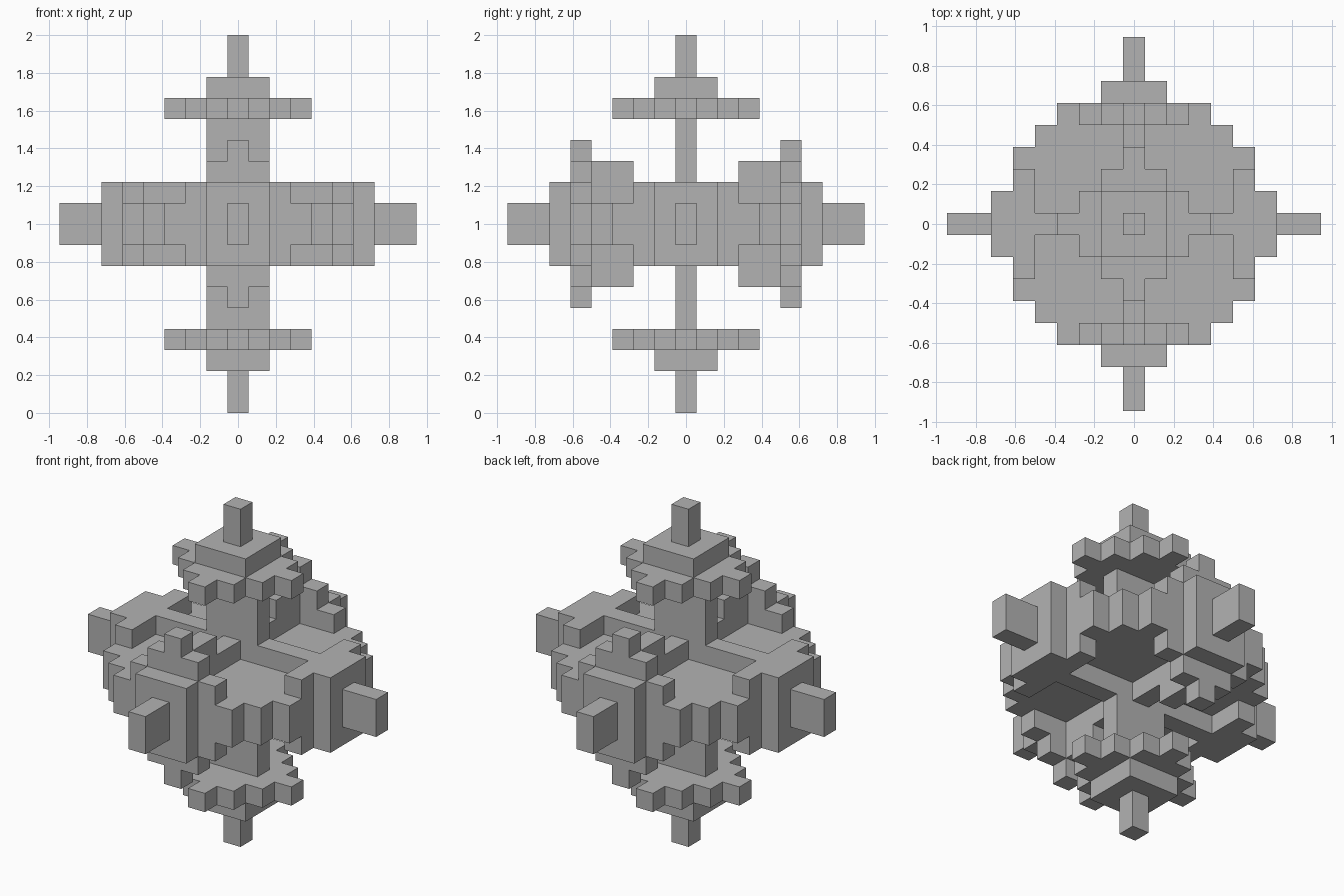
import bpy
import bmesh
from mathutils import Vector

cube = bpy.data.objects.get("Cube")
if cube:
    bpy.data.objects.remove(cube, do_unlink=True)

U = 1 / 9  # size of one block
CENTRE = Vector((0, 0, 1))

grey = bpy.data.materials.new("plain_grey")
grey.use_nodes = True
colour = (0.45, 0.45, 0.45, 1)
grey.diffuse_color = colour
grey.node_tree.nodes["Principled BSDF"].inputs["Base Color"].default_value = colour


def outline(steps):
    """Closed stepped outline, symmetric in both directions, from quadrant corners."""
    quarter = []
    for k, (u, v) in enumerate(steps):
        quarter.append((u, v))
        if k + 1 < len(steps):
            quarter.append((steps[k + 1][0], v))
    back = quarter[::-1]
    return (quarter + [(-u, v) for u, v in back]
            + [(-u, -v) for u, v in quarter] + [(u, -v) for u, v in back])


def prism(name, axis, steps, lo, hi):
    """Extrude a stepped outline along an axis, from lo to hi blocks."""
    def place(u, v, w):
        xyz = {"x": (w, u, v), "y": (u, w, v), "z": (u, v, w)}[axis]
        return Vector(xyz) * U + CENTRE

    bm = bmesh.new()
    face = bm.faces.new([bm.verts.new(place(u, v, lo)) for u, v in outline(steps)])
    solid = bmesh.ops.extrude_face_region(bm, geom=[face])
    verts = [e for e in solid["geom"] if isinstance(e, bmesh.types.BMVert)]
    bmesh.ops.translate(bm, verts=verts, vec=place(0, 0, hi) - place(0, 0, lo))
    bmesh.ops.recalc_face_normals(bm, faces=bm.faces)
    mesh = bpy.data.meshes.new(name)
    bm.to_mesh(mesh)
    bm.free()
    mesh.materials.append(grey)
    bpy.context.collection.objects.link(bpy.data.objects.new(name, mesh))


def pair(names, axis, steps, lo, hi):
    """The same part at both ends of an axis."""
    prism(names[0], axis, steps, lo, hi)
    prism(names[1], axis, steps, -hi, -lo)


# Central disc, the upright column and the ribs joining the arms
prism("central_disc", "z", [(5.5, 3.5), (4.5, 4.5), (3.5, 5.5)], -1, 1)
prism("upright_column", "z", [(1.5, 0.5)], -5, 5)
prism("side_rib", "x", [(0.5, 2)], -4.5, 4.5)
prism("lengthwise_rib", "y", [(0.5, 2)], -4.5, 4.5)
pair(("back_fin", "front_fin"), "y", [(0.5, 3)], 2.5, 4.5)

# Each arm: stepped plate, square cap, tip
flat_diamond = [(3.5, 0.5), (2.5, 1.5), (1.5, 2.5), (0.5, 3.5)]
tall_diamond = [(3.5, 1), (2.5, 2), (1.5, 3), (0.5, 4)]
arms = [
    ("z", ("top", "bottom"), flat_diamond, (1.5, 1.5), (0.5, 0.5), 5),
    ("y", ("back", "front"), tall_diamond, (1.5, 2), (0.5, 1), 4.5),
    ("x", ("left", "right"), tall_diamond[:2], (1.5, 2), (0.5, 1), 4.5),
]
for axis, ends, plate, cap, tip, start in arms:
    parts = [("plate", plate, 0, 1), ("cap", [cap], 1, 2), ("tip", [tip], 2, 4)]
    for part, steps, lo, hi in parts:
        pair([f"{end}_{part}" for end in ends], axis, steps, start + lo, start + hi)
